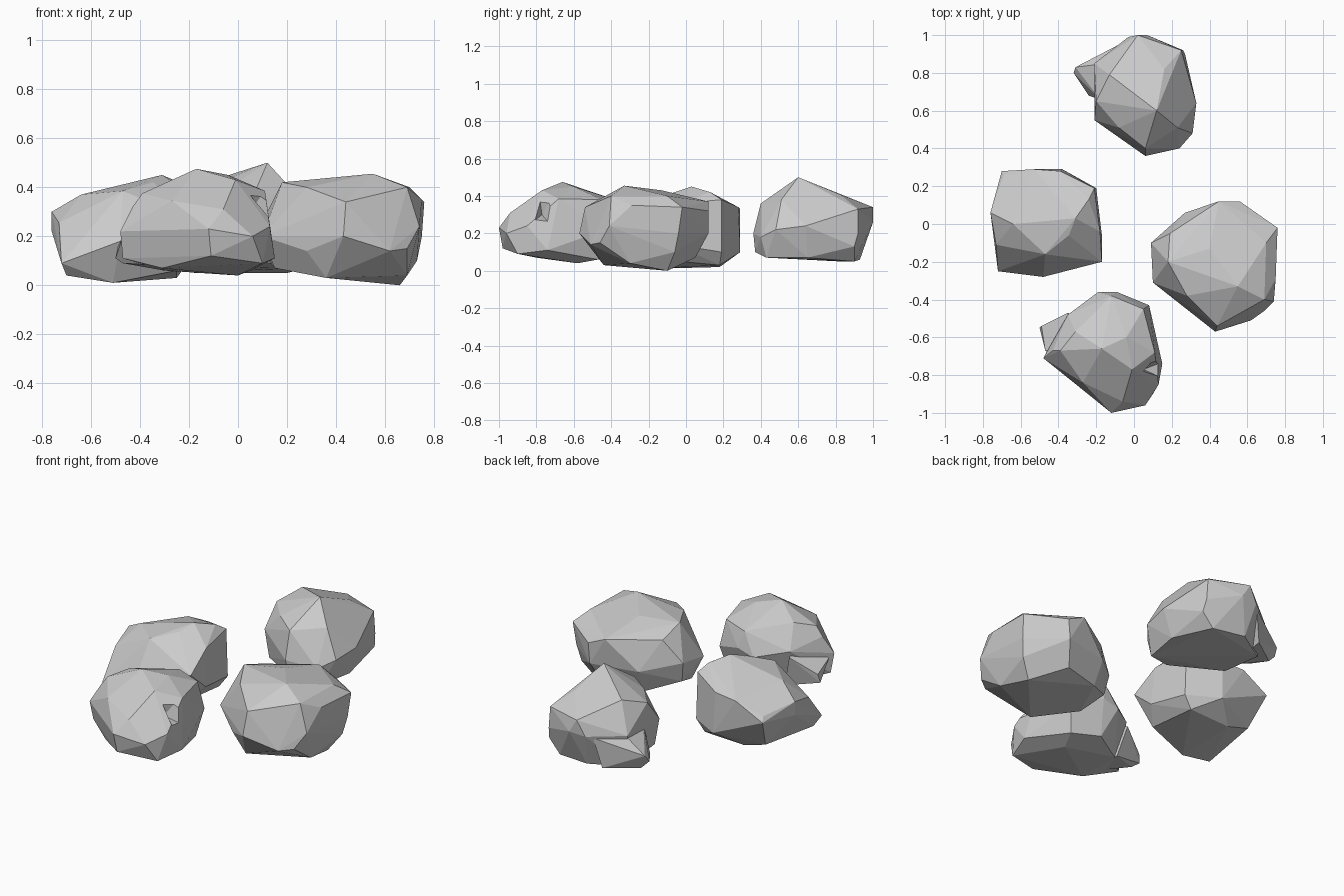
import bpy, bmesh, math


def rock(name, *levels):
    """Flat-faced rock: a convex skin around its crown, rim and base points."""
    bm = bmesh.new()
    for level in levels:
        for p in level:
            bm.verts.new(p)
    bmesh.ops.convex_hull(bm, input=bm.verts)
    bmesh.ops.delete(bm, geom=[v for v in bm.verts if not v.link_faces], context='VERTS')
    bmesh.ops.dissolve_limit(bm, angle_limit=math.radians(5), verts=bm.verts, edges=bm.edges)
    bmesh.ops.recalc_face_normals(bm, faces=bm.faces)
    me = bpy.data.meshes.new(name)
    bm.to_mesh(me)
    bm.free()
    ob = bpy.data.objects.new(name, me)
    bpy.context.collection.objects.link(ob)
    return ob


def carve(body, operation, points):
    """Fuse a spur onto a rock, or chip a dent out of it."""
    tool = rock(body.name + "_tool", points)
    mod = body.modifiers.new("carve", 'BOOLEAN')
    mod.operation = operation
    mod.solver = 'EXACT'
    mod.object = tool
    bpy.context.view_layer.objects.active = body
    bpy.ops.object.modifier_apply(modifier=mod.name)
    bpy.data.objects.remove(tool)


# Back rock: tall peak, sloping front, low broad spur at its left
back = rock(
    "back_rock",
    [(.12, .60, .50), (-.13, .79, .42), (-.20, .65, .37), (-.08, .51, .37), (.06, .40, .36),
     (.23, .51, .38), (.16, .82, .41), (.25, .92, .33), (.02, 1.0, .34)],
    [(.07, 1.0, .26), (-.03, .99, .25), (.26, .92, .2), (.27, .9, .13), (.33, .64, .24),
     (.31, .48, .22), (.24, .40, .18), (.06, .36, .2), (-.21, .55, .24), (-.21, .85, .25)],
    [(.08, .37, .1), (-.18, .55, .08), (.24, .43, .07), (.28, .65, .07), (.20, .90, .05),
     (0, .93, .06), (-.18, .82, .05), (0, .65, .05)])
carve(back, 'UNION',
      [(-.32, .80, .11), (-.31, .83, .15), (-.27, .81, .06), (-.24, .68, .09), (-.10, .93, .06),
       (-.06, .96, .24), (-.18, .66, .25), (-.15, .85, .28), (-.15, .65, .07)])

# Left rock: broad top tilted to the left, chamfered front-right corner
rock(
    "left_rock",
    [(-.31, .03, .45), (-.24, .13, .42), (-.64, .0, .37), (-.47, -.16, .385), (-.345, -.06, .42),
     (-.21, .19, .38), (-.39, .28, .34), (-.53, .29, .33), (-.69, .26, .27)],
    [(-.76, .06, .30), (-.76, .06, .22), (-.70, .28, .24), (-.38, .29, .10),
     (-.18, -.04, .36), (-.17, -.06, .14), (-.17, -.20, .26), (-.32, -.21, .27),
     (-.48, -.28, .18), (-.72, -.25, .09), (-.73, -.11, .255), (-.20, .19, .10)],
    [(-.70, -.2, .04), (-.51, .18, .02), (-.51, -.2, .01), (-.25, -.14, .06),
     (-.25, .18, .03), (-.65, .18, .06)])

# Right rock: the largest, nearly level top, boxy left side
rock(
    "right_rock",
    [(.55, -.33, .455), (.18, -.2, .42), (.28, -.38, .40), (.40, -.13, .43), (.45, .12, .37),
     (.56, .12, .32), (.19, -.05, .37), (.70, -.10, .40), (.69, -.40, .40), (.44, -.54, .34)],
    [(.76, -.02, .34), (.75, -.04, .2), (.73, -.06, .1), (.75, -.29, .35), (.74, -.41, .24),
     (.69, -.46, .15), (.62, -.51, .14), (.43, -.57, .2), (.28, -.45, .14), (.10, -.31, .2),
     (.09, -.10, .24), (.11, -.12, .12), (.55, .12, .2), (.27, .06, .2)],
    [(.66, -.10, .0), (.36, -.44, .03), (.15, -.27, .07), (.69, -.30, .04),
     (.28, -.0, .06), (.5, .05, .07)])

# Front rock: rounded peak, facets falling to the front, spur at its left, chipped right
front = rock(
    "front_rock",
    [(-.17, -.66, .475), (-.04, -.60, .45), (-.01, -.77, .43), (-.31, -.57, .41),
     (-.39, -.67, .375), (-.43, -.67, .32), (-.12, -.38, .38), (.05, -.45, .38),
     (-.27, -.84, .345), (-.06, -.94, .31), (.11, -.68, .385)],
    [(.13, -.85, .24), (.06, -.96, .2), (-.12, -1.0, .23), (-.11, -.98, .12), (-.48, -.71, .22),
     (-.35, -.48, .28), (-.19, -.36, .25), (.08, -.43, .22), (-.09, -.36, .28), (.15, -.74, .11)],
    [(-.47, -.69, .11), (-.31, -.80, .07), (0, -.58, .04), (.10, -.90, .09), (-.30, -.52, .06),
     (.05, -.47, .06), (-.12, -.42, .08)])
carve(front, 'UNION',
      [(-.50, -.55, .11), (-.49, -.54, .16), (-.47, -.58, .09), (-.47, -.67, .20),
       (-.35, -.47, .25), (-.3, -.5, .06), (-.3, -.7, .28), (-.3, -.77, .08)])
carve(front, 'DIFFERENCE',
      [(.05, -.77, .30), (.13, -.70, .42), (.16, -.82, .26), (.18, -.72, .24), (.05, -.79, .44)])
